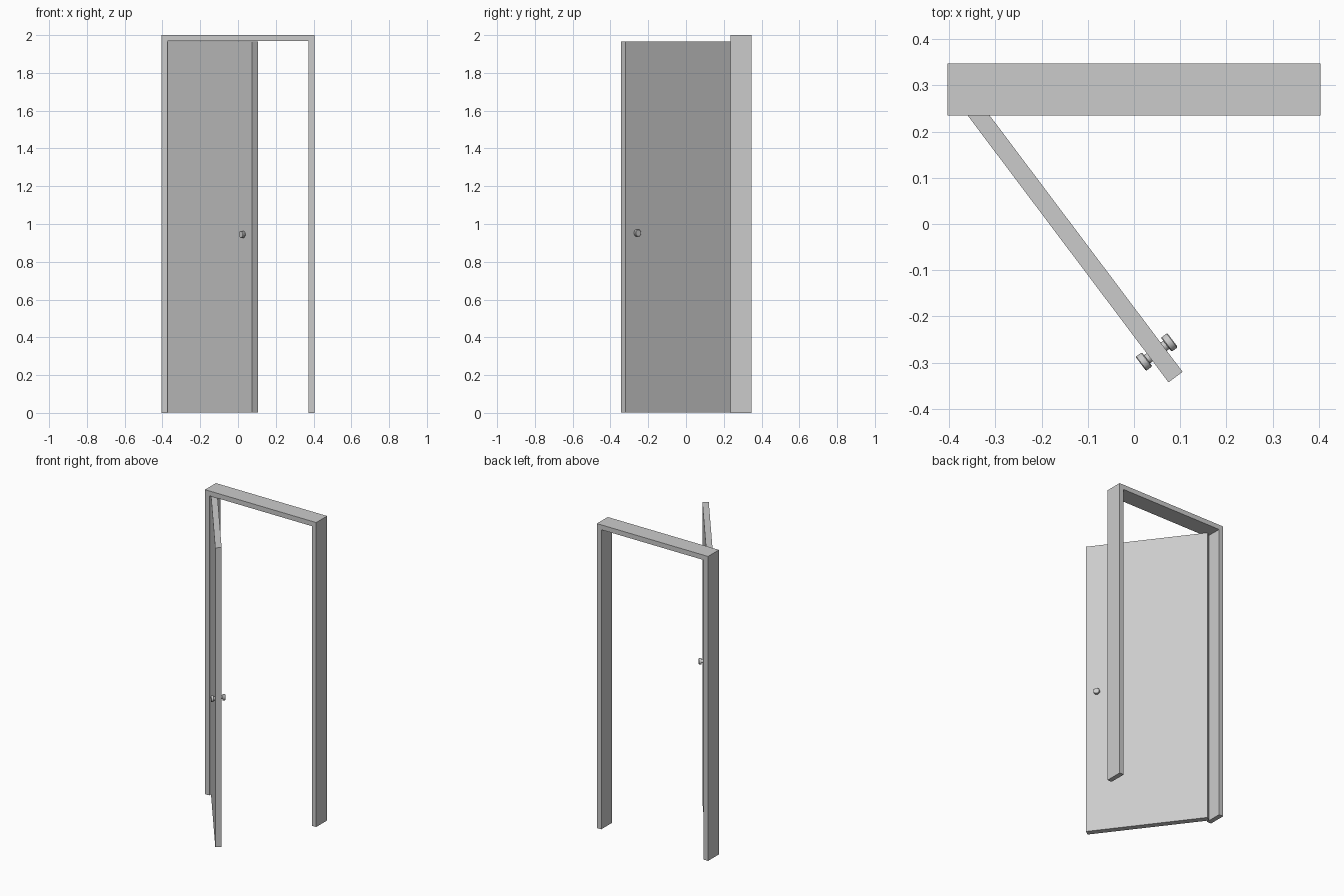
import bpy
import bmesh
from math import atan2, pi
from mathutils import Matrix, Vector

cube = bpy.data.objects.get("Cube")
if cube:
    bpy.data.objects.remove(cube, do_unlink=True)

# Single matte grey for every part
grey = bpy.data.materials.new("light_grey")
grey.use_nodes = True
colour = (0.6, 0.6, 0.6, 1)
grey.diffuse_color = colour
grey.node_tree.nodes["Principled BSDF"].inputs["Base Color"].default_value = colour


def finish(name, bm, matrix=Matrix()):
    bmesh.ops.recalc_face_normals(bm, faces=bm.faces)
    mesh = bpy.data.meshes.new(name)
    bm.to_mesh(mesh)
    bm.free()
    mesh.materials.append(grey)
    obj = bpy.data.objects.new(name, mesh)
    obj.matrix_world = matrix
    bpy.context.collection.objects.link(obj)
    return obj


# Door frame: an upside-down U profile extruded through the wall depth
HALF, INNER, TOP, HEAD = 0.404, 0.372, 2.0, 1.968
FRONT, DEPTH = 0.235, 0.113
profile = [(-HALF, 0), (-HALF, TOP), (HALF, TOP), (HALF, 0),
           (INNER, 0), (INNER, HEAD), (-INNER, HEAD), (-INNER, 0)]
bm = bmesh.new()
face = bm.faces.new([bm.verts.new((x, FRONT, z)) for x, z in profile])
out = bmesh.ops.extrude_face_region(bm, geom=[face])
moved = [g for g in out["geom"] if isinstance(g, bmesh.types.BMVert)]
bmesh.ops.translate(bm, verts=moved, vec=(0, DEPTH, 0))
finish("door_frame", bm)

# Open door: local x runs from the free edge towards the hinge
THICK, LENGTH, DOOR_TOP = 0.038, 0.745, 1.967
angle = atan2(0.578, -0.435)
swing = Matrix.Translation((0.09, -0.3315, 0)) @ Matrix.Rotation(angle, 4, "Z")
bm = bmesh.new()
bmesh.ops.create_cube(bm, size=1, matrix=Matrix.Translation(
    (LENGTH / 2, 0, DOOR_TOP / 2 + 0.001)) @ Matrix.Diagonal((LENGTH, THICK, DOOR_TOP - 0.002, 1)))
finish("door_panel", bm, swing)


# Knobs: lathed profile of a narrow stem and a wider grip
def knob(name, side, height):
    outline = [(0, 0.015), (0.011, 0.015), (0.011, 0.026), (0.017, 0.026),
               (0.019, 0.028), (0.019, 0.041), (0.017, 0.043), (0, 0.043)]
    bm = bmesh.new()
    verts = [bm.verts.new((r, 0, d)) for r, d in outline]
    edges = [bm.edges.new(pair) for pair in zip(verts, verts[1:])]
    bmesh.ops.spin(bm, geom=verts + edges, cent=(0, 0, 0), axis=(0, 0, 1),
                   angle=2 * pi, steps=32)
    bmesh.ops.remove_doubles(bm, verts=bm.verts, dist=0.0001)
    turn = Vector((0, 0, 1)).rotation_difference(Vector((0, side, 0)))
    obj = finish(name, bm, swing @ Matrix.Translation((0.068, 0, height))
                 @ turn.to_matrix().to_4x4())
    bpy.ops.object.select_all(action="DESELECT")
    obj.select_set(True)
    bpy.context.view_layer.objects.active = obj
    bpy.ops.object.shade_smooth_by_angle()


knob("front_knob", 1, 0.945)
knob("back_knob", -1, 0.952)
